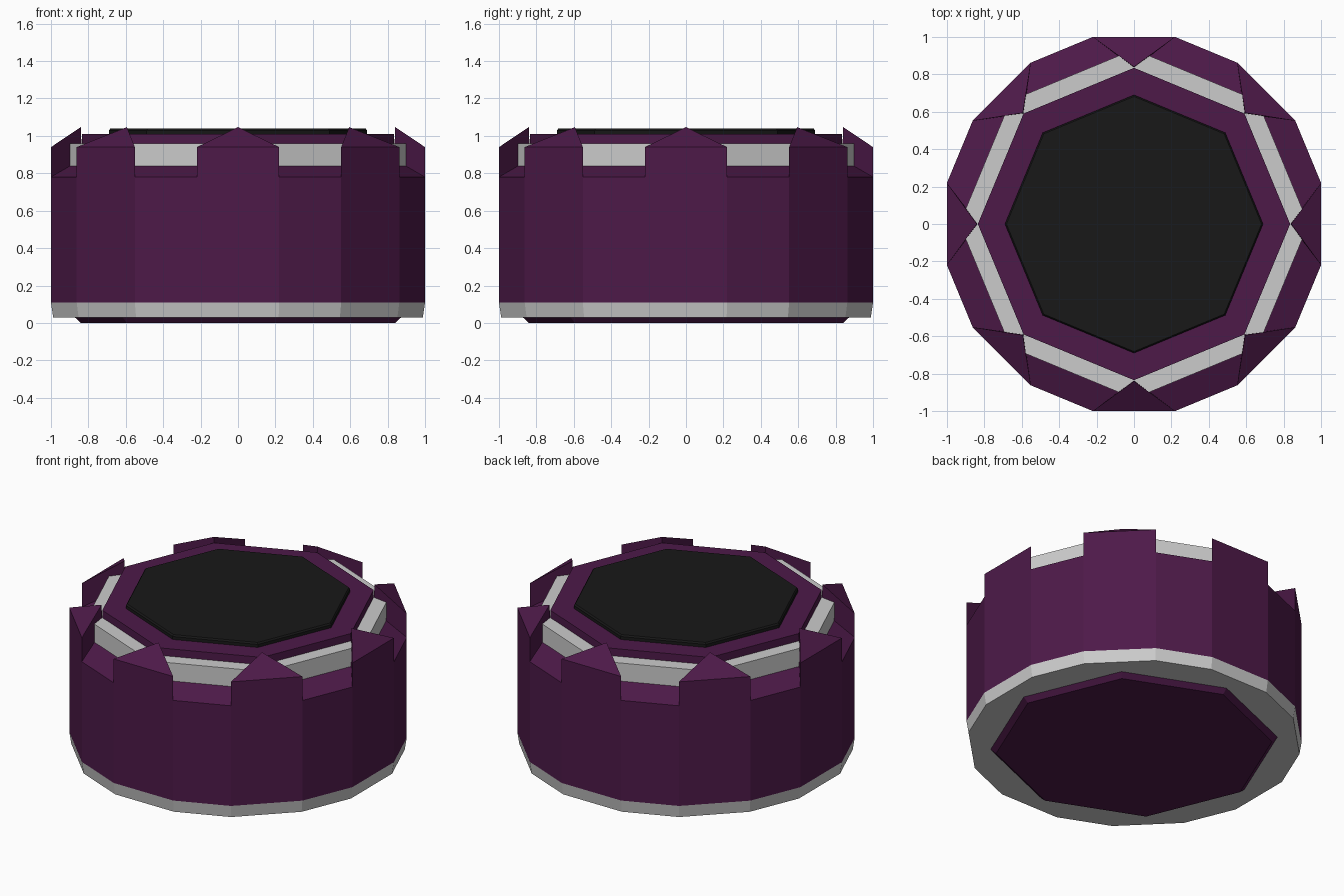
import bpy, bmesh
from math import radians, sin, cos, pi
from mathutils import Matrix

if "Cube" in bpy.data.objects:
    bpy.data.objects.remove(bpy.data.objects["Cube"])


def material(name, rgb):
    m = bpy.data.materials.new(name)
    m.diffuse_color = (*rgb, 1)
    m.use_nodes = True
    m.node_tree.nodes["Principled BSDF"].inputs["Base Color"].default_value = m.diffuse_color
    return m


purple = material("purple", (0.075, 0.010, 0.066))
black = material("black", (0.009, 0.009, 0.009))


def finish(bm, name, mat=None):
    bmesh.ops.remove_doubles(bm, verts=bm.verts, dist=0.0005)
    bmesh.ops.recalc_face_normals(bm, faces=bm.faces)
    me = bpy.data.meshes.new(name)
    bm.to_mesh(me)
    bm.free()
    ob = bpy.data.objects.new(name, me)
    bpy.context.collection.objects.link(ob)
    if mat:
        me.materials.append(mat)
    return ob


def add_loft(bm, rings):
    """Bridge matching rings of points and cap both ends."""
    vs = [[bm.verts.new(p) for p in r] for r in rings]
    n = len(vs[0])
    for a, b in zip(vs, vs[1:]):
        for i in range(n):
            j = (i + 1) % n
            bm.faces.new((a[i], a[j], b[j], b[i]))
    bm.faces.new(vs[0][::-1])
    bm.faces.new(vs[-1])


def ring16(r, z, half):
    """Eight pairs of points around each 45 degree direction."""
    return [(r * cos(k * pi / 4 + s * half), r * sin(k * pi / 4 + s * half), z)
            for k in range(8) for s in (-1, 1)]


def octagon(r, z):
    return [(r * cos(k * pi / 4), r * sin(k * pi / 4), z) for k in range(8)]


def loft(name, rings, mat=None):
    bm = bmesh.new()
    add_loft(bm, rings)
    return finish(bm, name, mat)


R = 1.024                 # outer corner radius
HALF = radians(12.4)      # half angle of a wide side

# Base: pale rim and purple foot plate
loft("base_rim", [ring16(R * 0.988, 0.03, HALF), ring16(R, 0.11, HALF)])
loft("foot_plate", [octagon(0.84, 0), octagon(0.875, 0.032)], purple)

# Main body with sloped shoulder running in to the octagonal band
bm = bmesh.new()
add_loft(bm, [ring16(R, 0.11, HALF), ring16(R, 0.78, HALF), ring16(0.93, 0.84, 0.002)])
finish(bm, "body", purple)

# Pale octagonal band, purple lid and black top panel
loft("upper_band", [octagon(0.933, 0.80), octagon(0.933, 0.96)])
loft("lid", [octagon(0.835, 0.94), octagon(0.835, 1.01)], purple)
loft("top_panel", [octagon(0.69, 1.0), octagon(0.69, 1.03), octagon(0.682, 1.04)], black)

# Eight wedge teeth with tops rising toward the centre
bm = bmesh.new()
for k in range(8):
    rot = Matrix.Rotation(k * pi / 4, 3, 'Z')
    start = len(bm.verts)
    yw = R * sin(HALF)
    xo = R * cos(HALF)
    add_loft(bm, [[(xo, -yw, 0.78), (xo, yw, 0.78), (0.832, 0, 0.78)],
                  [(xo, -yw, 0.94), (xo, yw, 0.94), (0.84, 0, 1.047)]])
    bm.verts.ensure_lookup_table()
    bmesh.ops.rotate(bm, verts=bm.verts[start:], cent=(0, 0, 0), matrix=rot)
finish(bm, "teeth", purple)
